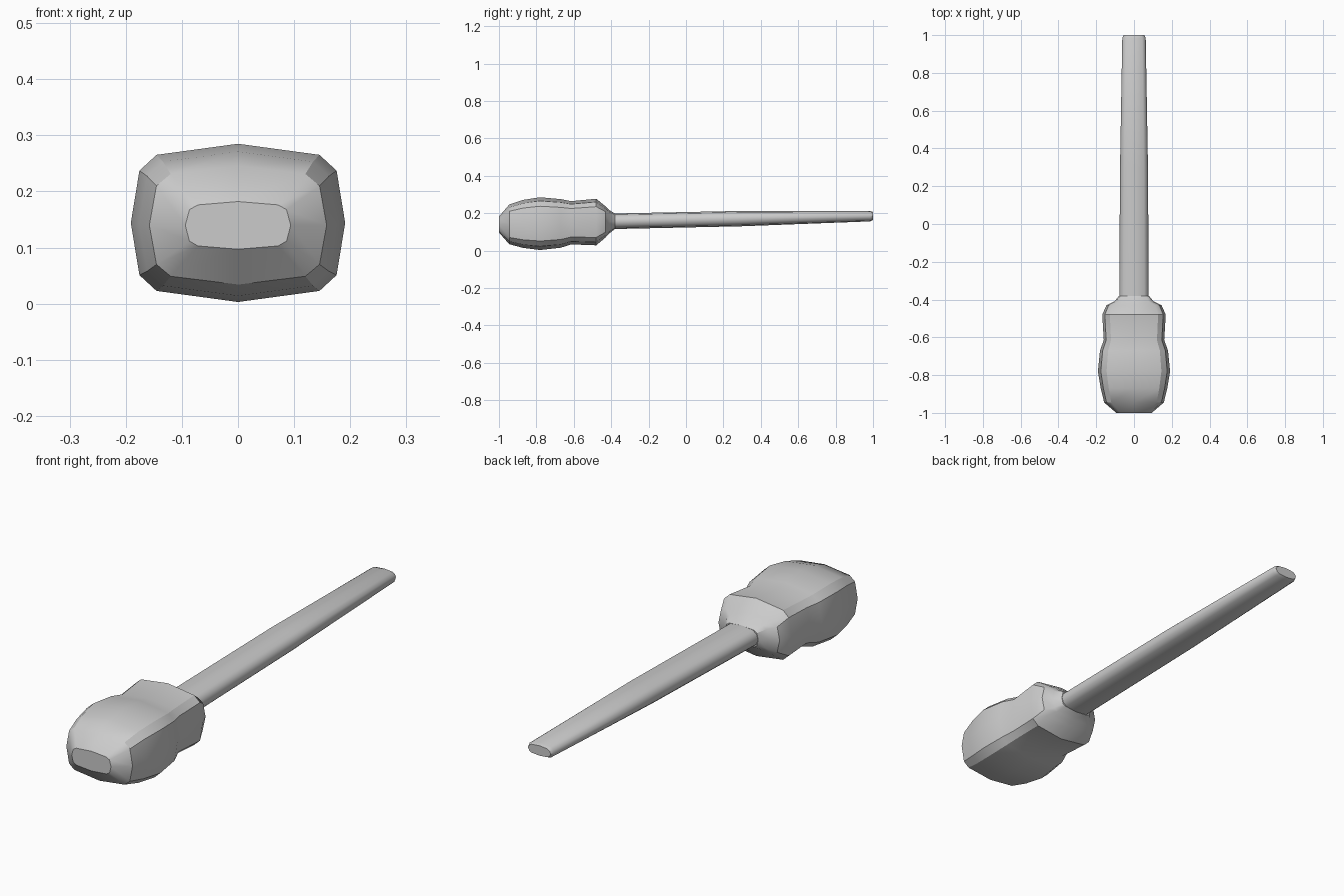
import bpy, bmesh, math

if "Cube" in bpy.data.objects:
    bpy.data.objects.remove(bpy.data.objects["Cube"])


def loft(name, stations, corner_a, corner_b, angle):
    """Skin 12-sided sections; station = (y, half_width, z_low, z_high)."""
    bm = bmesh.new()
    quarter = [(0, 1), corner_a, corner_b, (1, 0)]
    right = quarter + [(x, -z) for x, z in reversed(quarter[:3])]
    section = right + [(-x, z) for x, z in reversed(right[1:-1])]
    rings = []
    for y, w, low, high in stations:
        mid, h = (low + high) / 2, (high - low) / 2
        rings.append([bm.verts.new((x * w, y, mid + z * h)) for x, z in section])
    n = len(section)
    for r, s in zip(rings, rings[1:]):
        for i in range(n):
            j = (i + 1) % n
            bm.faces.new((r[i], r[j], s[j], s[i]))
    bm.faces.new(rings[0])
    bm.faces.new(rings[-1])
    bmesh.ops.recalc_face_normals(bm, faces=bm.faces)
    mesh = bpy.data.meshes.new(name)
    bm.to_mesh(mesh)
    bm.free()
    obj = bpy.data.objects.new(name, mesh)
    bpy.context.collection.objects.link(obj)
    bpy.ops.object.select_all(action='DESELECT')
    obj.select_set(True)
    bpy.context.view_layer.objects.active = obj
    bpy.ops.object.shade_smooth_by_angle(angle=math.radians(angle))
    return obj


# Bulbous grip with a waist and a short neck
loft("handle", [
    (-1.00, .094, .097, .182),
    (-.945, .158, .034, .246),
    (-.87, .176, .014, .271),
    (-.78, .191, .003, .285),
    (-.67, .180, .015, .275),
    (-.615, .160, .033, .264),
    (-.48, .168, .028, .277),
    (-.43, .146, .070, .236),
    (-.41, .104, .092, .216),
    (-.38, .079, .115, .198),
], (.76, .86), (.92, .66), 32)

# Long tapering shaft with a chamfered tip
loft("shaft", [
    (-.39, .078, .115, .198),
    (.30, .074, .130, .212),
    (.985, .062, .156, .212),
    (1.00, .054, .163, .206),
], (.70, .84), (.91, .50), 40)
